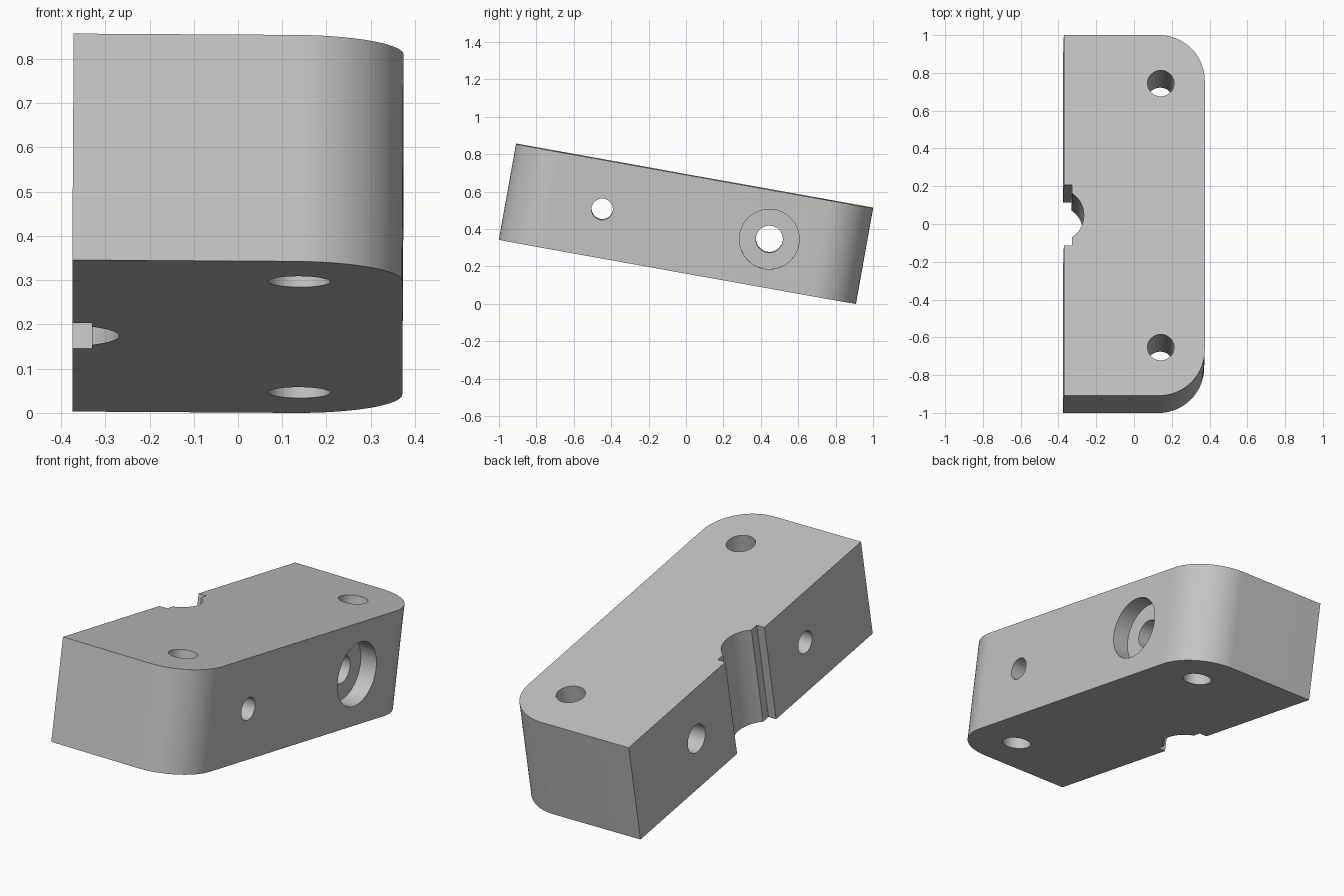
import bpy, bmesh
from math import radians, cos, sin, sqrt, atan2, pi
from mathutils import Matrix, Vector

cube = bpy.data.objects.get("Cube")
if cube:
    bpy.data.objects.remove(cube, do_unlink=True)

HALF_W, HALF_L, HALF_H = 0.373, 0.97, 0.26
CORNER = 0.245
SLOT_HALF, SLOT_X = 0.163, -0.329
BORE_R, BORE_X = 0.143, -0.41

grey = bpy.data.materials.new("light grey")
grey.use_nodes = True
colour = (0.55, 0.55, 0.55, 1)
grey.diffuse_color = colour
grey.node_tree.nodes["Principled BSDF"].inputs["Base Color"].default_value = colour


def arc(cx, cy, r, start, end, steps):
    return [(cx + r * cos(start + (end - start) * i / steps),
             cy + r * sin(start + (end - start) * i / steps)) for i in range(steps + 1)]


def link(name, bm):
    bmesh.ops.recalc_face_normals(bm, faces=bm.faces)
    mesh = bpy.data.meshes.new(name)
    bm.to_mesh(mesh)
    bm.free()
    obj = bpy.data.objects.new(name, mesh)
    bpy.context.collection.objects.link(obj)
    return obj


# Block outline: two rounded corners on the left, stepped round groove on the right
chord = sqrt(BORE_R ** 2 - (SLOT_X - BORE_X) ** 2)
half_angle = atan2(chord, SLOT_X - BORE_X)
cx, cy = HALF_W - CORNER, HALF_L - CORNER
outline = [(-HALF_W, -HALF_L)]
outline += arc(cx, -cy, CORNER, -pi / 2, 0, 32)
outline += arc(cx, cy, CORNER, 0, pi / 2, 32)
outline += [(-HALF_W, HALF_L), (-HALF_W, SLOT_HALF), (SLOT_X, SLOT_HALF)]
outline += arc(BORE_X, 0, BORE_R, half_angle, -half_angle, 32)
outline += [(SLOT_X, -SLOT_HALF), (-HALF_W, -SLOT_HALF)]

bm = bmesh.new()
base = bm.faces.new([bm.verts.new((x, y, -HALF_H)) for x, y in outline])
top = bmesh.ops.extrude_face_region(bm, geom=[base])["geom"]
bmesh.ops.translate(bm, vec=(0, 0, 2 * HALF_H),
                    verts=[g for g in top if isinstance(g, bmesh.types.BMVert)])
block = link("clamp_block", bm)
block.data.materials.append(grey)


# Drilled holes
def drill(name, radius, length, centre, sideways=False):
    bm = bmesh.new()
    turn = Matrix.Rotation(pi / 2, 4, 'Y') if sideways else Matrix()
    bmesh.ops.create_cone(bm, cap_ends=True, segments=64, radius1=radius, radius2=radius,
                          depth=length, matrix=Matrix.Translation(centre) @ turn)
    cutter = link(name, bm)
    cutter.hide_render = True
    cutter.data.materials.append(grey)
    mod = block.modifiers.new(name, 'BOOLEAN')
    mod.operation, mod.solver, mod.object = 'DIFFERENCE', 'EXACT', cutter
    return cutter


BORE_DEPTH = 0.09
cutters = [drill("back_mount_hole", 0.07, 1, (0.14, 0.71, 0)),
           drill("front_mount_hole", 0.07, 1, (0.14, -0.71, 0)),
           drill("small_cross_hole", 0.057, 2, (0, -0.455, 0), True),
           drill("large_cross_hole", 0.072, 2, (0, 0.453, 0), True),
           drill("counterbore", 0.16, 0.4, (HALF_W - BORE_DEPTH + 0.2, 0.453, 0), True)]

# Bake the cuts and drop the cutters
bpy.context.view_layer.update()
graph = bpy.context.evaluated_depsgraph_get()
cut_mesh = bpy.data.meshes.new_from_object(block.evaluated_get(graph))
block.modifiers.clear()
block.data = cut_mesh
for cutter in cutters:
    bpy.data.objects.remove(cutter, do_unlink=True)

# Tilt the block and rest it on the ground
cut_mesh.transform(Matrix.Rotation(radians(-10.17), 4, 'X') @ Matrix.Rotation(radians(0.35), 4, 'Y'))
lowest = min(v.co.z for v in cut_mesh.vertices)
cut_mesh.transform(Matrix.Translation(Vector((0, 0, -lowest))))

cut_mesh.polygons.foreach_set("use_smooth", [True] * len(cut_mesh.polygons))
cut_mesh.set_sharp_from_angle(angle=radians(30))
